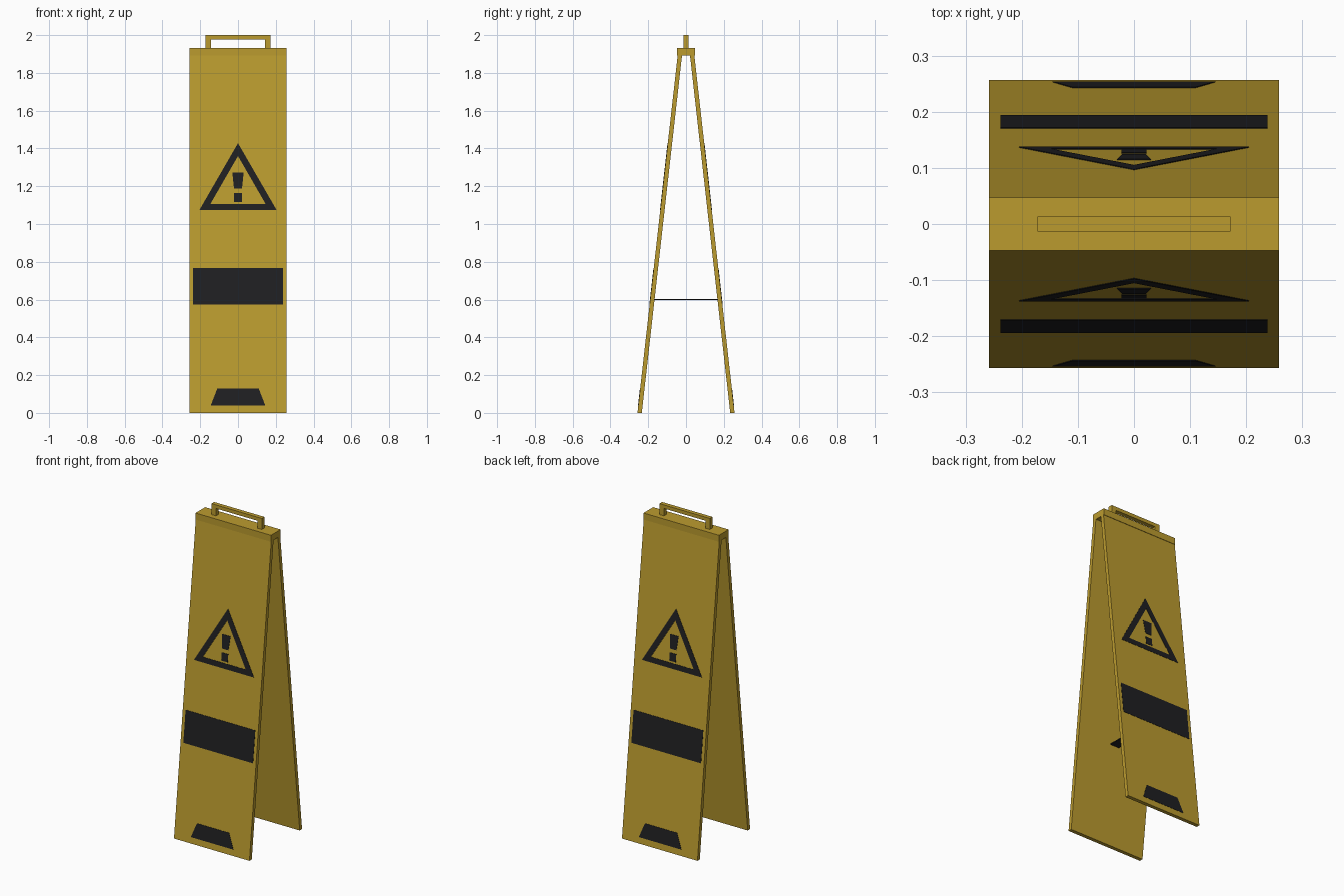
import bpy, bmesh

if "Cube" in bpy.data.objects:
    bpy.data.objects.remove(bpy.data.objects["Cube"])

def mat(name, c):
    m = bpy.data.materials.new(name)
    m.diffuse_color = (*c, 1)
    m.use_nodes = True
    m.node_tree.nodes["Principled BSDF"].inputs["Base Color"].default_value = m.diffuse_color
    return m

YELLOW = mat("safety yellow", (0.50, 0.33, 0.028))
BLACK = mat("marking black", (0.014, 0.014, 0.016))

Y0, SLOPE, THICK = 0.257, 0.1125, 0.023   # outer face of a leaning board

def outer(z):
    return Y0 - SLOPE * z

def finish(name, bm, m):
    bmesh.ops.recalc_face_normals(bm, faces=bm.faces)
    me = bpy.data.meshes.new(name)
    bm.to_mesh(me)
    bm.free()
    ob = bpy.data.objects.new(name, me)
    me.materials.append(m)
    bpy.context.collection.objects.link(ob)

def plate(bm, pts, s, out, depth):
    """Add an (x, z) polygon lying on the board on side s, thickened along y."""
    a = [bm.verts.new((x, s * (outer(z) + out), z)) for x, z in pts]
    b = [bm.verts.new((x, s * (outer(z) + out - depth), z)) for x, z in pts]
    bm.faces.new(a)
    bm.faces.new(b[::-1])
    n = len(pts)
    for i in range(n):
        j = (i + 1) % n
        bm.faces.new((a[i], b[i], b[j], a[j]))

def trapezoid(z0, w0, z1, w1):
    return [(-w0, z0), (w0, z0), (w1, z1), (-w1, z1)]

def box(bm, x0, x1, y0, y1, z0, z1):
    r = bmesh.ops.create_cube(bm, size=1)
    for v in r["verts"]:
        v.co = (x0 + (v.co.x + .5) * (x1 - x0), y0 + (v.co.y + .5) * (y1 - y0),
                z0 + (v.co.z + .5) * (z1 - z0))

# Two leaning boards with identical markings
tri_out = [(-0.205, 1.073), (0.205, 1.073), (0, 1.428)]
tri_in = [(-0.147, 1.105), (0.147, 1.105), (0, 1.36)]
for side, s in (("front", -1), ("back", 1)):
    bm = bmesh.new()
    plate(bm, trapezoid(0, 0.258, 1.91, 0.258), s, 0, THICK)
    finish(side + "_board", bm, YELLOW)

    bm = bmesh.new()
    for i in range(3):
        j = (i + 1) % 3
        plate(bm, [tri_out[i], tri_out[j], tri_in[j], tri_in[i]], s, 0.0015, 0.003)
    finish(side + "_warning_triangle", bm, BLACK)

    for part, shape in (("exclamation_bar", (1.187, 0.021, 1.272, 0.03)),
                        ("exclamation_dot", (1.116, 0.022, 1.164, 0.022)),
                        ("wide_band", (0.573, 0.238, 0.768, 0.238)),
                        ("foot_marking", (0.038, 0.145, 0.128, 0.11))):
        bm = bmesh.new()
        plate(bm, trapezoid(*shape), s, 0.0015, 0.003)
        finish(side + "_" + part, bm, BLACK)

# Hinge cap joining the boards
bm = bmesh.new()
box(bm, -0.258, 0.258, -0.047, 0.047, 1.892, 1.932)
finish("hinge_cap", bm, YELLOW)

# Carry handle: two posts and a grip
bm = bmesh.new()
for s in (-1, 1):
    box(bm, *sorted((s * 0.142, s * 0.172)), -0.013, 0.013, 1.925, 1.978)
box(bm, -0.172, 0.172, -0.013, 0.013, 1.978, 2.0)
finish("carry_handle", bm, YELLOW)

# Flat strap limiting the spread of the boards
bm = bmesh.new()
yi = outer(0.6) - THICK + 0.004
box(bm, -0.03, 0.03, -yi, yi, 0.598, 0.604)
finish("spreader_strap", bm, BLACK)
